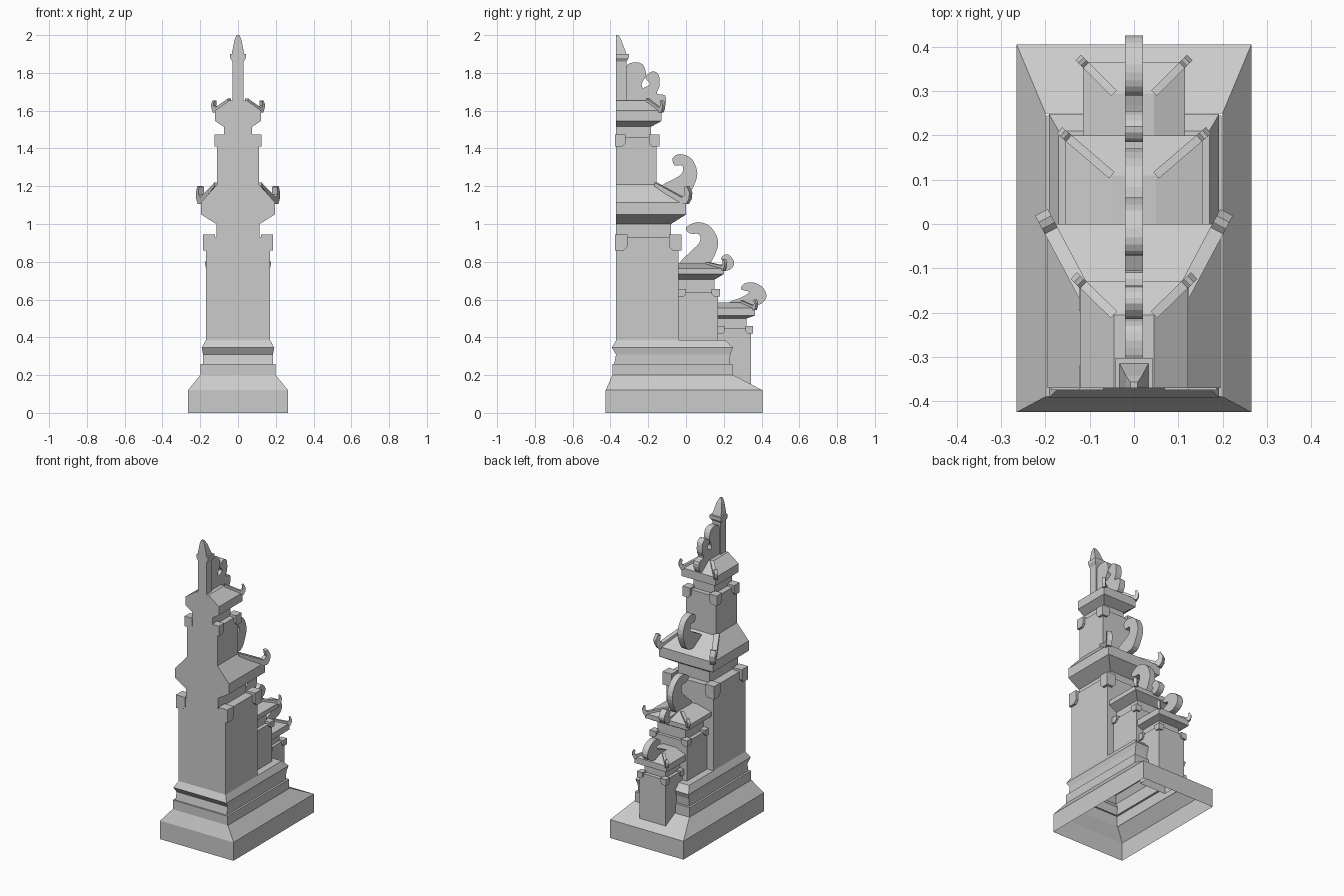
import bpy
import bmesh
from mathutils import Vector

cube = bpy.data.objects.get("Cube")
if cube:
    bpy.data.objects.remove(cube, do_unlink=True)

stone = bpy.data.materials.new("grey stone")
stone.use_nodes = True
COLOUR = (0.6, 0.6, 0.6, 1)
stone.diffuse_color = COLOUR
stone.node_tree.nodes["Principled BSDF"].inputs["Base Color"].default_value = COLOUR

FRONT = -0.37


def finish(name, bm):
    bmesh.ops.recalc_face_normals(bm, faces=bm.faces)
    mesh = bpy.data.meshes.new(name)
    bm.to_mesh(mesh)
    bm.free()
    mesh.materials.append(stone)
    obj = bpy.data.objects.new(name, mesh)
    bpy.context.collection.objects.link(obj)
    return obj


def loft(name, levels, cap_bottom=False, cap_top=True):
    """Stack of rectangles, each given as height, x range and y range."""
    bm = bmesh.new()
    rings = []
    for z, (xa, xb), (ya, yb) in levels:
        corners = ((xa, ya), (xb, ya), (xb, yb), (xa, yb))
        rings.append([bm.verts.new((x, y, z)) for x, y in corners])
    for low, high in zip(rings, rings[1:]):
        for i in range(4):
            j = (i + 1) % 4
            bm.faces.new((low[i], low[j], high[j], high[i]))
    if cap_bottom:
        bm.faces.new(rings[0][::-1])
    if cap_top:
        bm.faces.new(rings[-1])
    return finish(name, bm)


def block(z, half, back, front=FRONT):
    return z, (-half, half), (front, back)


def plate(name, outline, origin, direction, width):
    """Upright slab: outline in (distance, height) along a level direction."""
    bm = bmesh.new()
    along = Vector((*direction, 0)).normalized()
    side = Vector((-along.y, along.x, 0)) * width
    base = Vector((*origin, 0)) - side / 2
    face = bm.faces.new([bm.verts.new(base + along * s + Vector((0, 0, z))) for s, z in outline])
    extruded = bmesh.ops.extrude_face_region(bm, geom=[face])["geom"]
    moved = [v for v in extruded if isinstance(v, bmesh.types.BMVert)]
    bmesh.ops.translate(bm, verts=moved, vec=side)
    return finish(name, bm)


def smooth_loop(points, steps=3):
    """Rounded closed curve through the points."""
    pts = [Vector(p) for p in points]
    n = len(pts)
    result = []
    for i in range(n):
        a, b, c, d = (pts[(i + k) % n] for k in (-1, 0, 1, 2))
        for step in range(steps):
            t = step / steps
            result.append((2 * b + (c - a) * t + (2 * a - 5 * b + 4 * c - d) * t * t
                           + (3 * b - a - 3 * c + d) * t * t * t) / 2)
    return result


def brackets(name, half, front, back, low, high, size):
    """Corner blocks under the neck, bevelled below on their inner sides."""
    cut = size * 0.3
    for sx, side_name in ((1, "left"), (-1, "right")):
        for sy, end_name in ((-1, "front"), (1, "back")):
            y_out = back if sy > 0 else front
            levels = []
            for z, shrink in ((low, cut), (low + cut, 0), (high, 0)):
                reach = size - shrink
                xs = sorted((sx * half, sx * (half - reach)))
                ys = sorted((y_out, y_out - sy * reach))
                levels.append((z, xs, ys))
            loft(f"{name}_{end_name}_{side_name}_bracket", levels, cap_bottom=True)


def hip_horns(name, top, eave, size, width):
    """Hip ridges that end in upturned horns at the rear corners."""
    (tx, ty, tz), (ex, ey, ez) = top, eave
    run = Vector((ex - tx, ey - ty)).length
    k = size
    outline = [(0, tz - 0.01), (run - k * 0.3, ez - 0.01), (run + k * 0.1, ez - 0.01),
               (run + k * 0.3, ez + k * 0.2), (run + k * 0.35, ez + k * 0.6),
               (run + k * 0.15, ez + k), (run - k * 0.05, ez + k * 0.95),
               (run + k * 0.02, ez + k * 0.5), (run - k * 0.2, ez + k * 0.3), (0, tz + 0.01)]
    for sx, side_name in ((1, "left"), (-1, "right")):
        plate(f"{name}_{side_name}_horn", outline, (sx * tx, ty), (sx * (ex - tx), ey - ty), width)


def tower(name, front, shaft, neck, eave, ridge, heights, bracket, horn):
    """Shaft, neck and flared roof; each pair is half width and rear y."""
    bottom, shoulder, soffit, eave_low, eave_top, peak = heights
    sections = ((bottom, shaft), (shoulder, shaft), (shoulder, neck), (soffit, neck),
                (eave_low, eave), (eave_top, eave), (peak, ridge))
    loft(f"{name}_body", [block(z, *section, front) for z, section in sections])
    size, low, high = bracket
    brackets(name, shaft[0] + size / 4, front - 0.005, shaft[1] + size / 4, low, high, size)
    hip_horns(name, (*ridge, peak), (*eave, eave_top), horn, horn * 0.38)


# Stepped foot, open underneath
loft("base", [block(0, 0.265, 0.405, -0.425), block(0.12, 0.265, 0.405, -0.425),
              block(0.2, 0.2, 0.25, -0.39)], cap_top=False)
loft("plinth", [block(0.19, 0.198, 0.245, -0.39), block(0.26, 0.198, 0.245, -0.39),
                block(0.26, 0.185, 0.23, -0.38), block(0.31, 0.185, 0.235),
                block(0.345, 0.192, 0.248, -0.393), block(0.385, 0.17, 0.21)])

# Tiers, from the tallest to the lowest
tower("main_tier", FRONT, (0.17, -0.04), (0.115, -0.08), (0.195, 0), (0.11, -0.16),
      (0.38, 0.93, 1, 1.05, 1.115, 1.21), (0.065, 0.86, 0.945), 0.085)
tower("upper_tier", FRONT, (0.11, -0.155), (0.075, -0.185), (0.122, -0.13), (0.045, -0.205),
      (1.2, 1.46, 1.515, 1.545, 1.6, 1.655), (0.055, 1.41, 1.475), 0.055)
tower("middle_tier", -0.04, (0.125, 0.17), (0.1, 0.15), (0.155, 0.2), (0.05, 0.11),
      (0.38, 0.64, 0.705, 0.735, 0.765, 0.79), (0.045, 0.615, 0.655), 0.05)
tower("low_tier", 0.17, (0.095, 0.345), (0.075, 0.32), (0.115, 0.365), (0.045, 0.295),
      (0.13, 0.45, 0.5, 0.515, 0.555, 0.585), (0.04, 0.42, 0.46), 0.045)

# Spire
loft("spire", [block(1.65, 0.03, -0.315), block(1.86, 0.03, -0.315), block(1.88, 0.042, -0.303),
               block(1.9, 0.042, -0.303), block(1.9, 0.033, -0.315),
               block(1.975, 0.018, -0.343), block(2, 0.008, -0.357)])

# Curled crests along the centre line
crests = {
    "main_crest": [(-0.13, 1.2), (-0.06, 1.24), (-0.02, 1.27), (-0.02, 1.31), (-0.06, 1.31),
                   (-0.07, 1.35), (-0.03, 1.37), (0.03, 1.345), (0.06, 1.27), (0.04, 1.2),
                   (0, 1.15), (-0.1, 1.15)],
    "middle_crest": [(-0.035, 0.79), (0.02, 0.85), (0.07, 0.9), (0.07, 0.945), (0.02, 0.95),
                     (0, 0.98), (0.06, 1.01), (0.13, 0.985), (0.17, 0.91), (0.15, 0.83),
                     (0.1, 0.77), (0, 0.76)],
    "middle_small_crest": [(0.1, 0.785), (0.17, 0.785), (0.205, 0.79), (0.185, 0.82),
                           (0.22, 0.84), (0.255, 0.8), (0.235, 0.76), (0.18, 0.75), (0.1, 0.76)],
    "low_crest": [(0.23, 0.585), (0.29, 0.61), (0.335, 0.64), (0.29, 0.655), (0.31, 0.685),
                  (0.36, 0.69), (0.41, 0.66), (0.425, 0.61), (0.38, 0.57), (0.27, 0.56)],
    "upper_crest": [(-0.32, 1.64), (-0.32, 1.82), (-0.28, 1.855), (-0.23, 1.845), (-0.212, 1.79),
                    (-0.235, 1.74), (-0.22, 1.7), (-0.2, 1.63)],
    "upper_small_crest": [(-0.235, 1.65), (-0.235, 1.71), (-0.19, 1.74), (-0.215, 1.775),
                          (-0.18, 1.808), (-0.145, 1.79), (-0.14, 1.73), (-0.155, 1.69),
                          (-0.11, 1.68), (-0.11, 1.63), (-0.14, 1.6), (-0.2, 1.62)],
}
for crest_name, points in crests.items():
    plate(crest_name, smooth_loop(points), (0, 0), (0, 1), 0.04)
